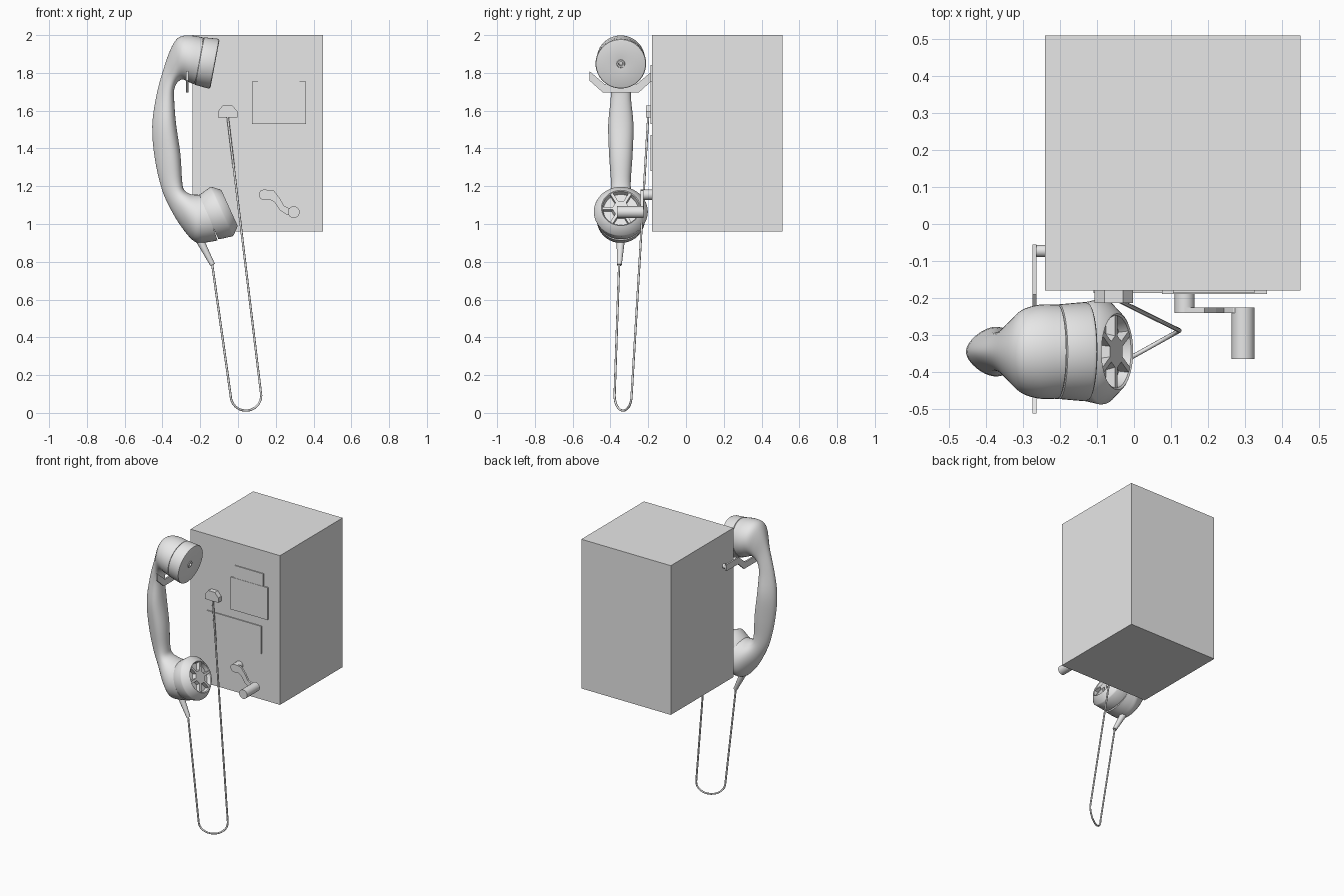
import bpy, bmesh, math
from mathutils import Vector, Matrix

if "Cube" in bpy.data.objects:
    bpy.data.objects.remove(bpy.data.objects["Cube"])

grey = bpy.data.materials.new("plain grey")
grey.diffuse_color = (0.8, 0.8, 0.8, 1)
grey.use_nodes = True
grey.node_tree.nodes["Principled BSDF"].inputs["Base Color"].default_value = grey.diffuse_color
MID = -0.345  # depth of the handset's middle plane


def finish(name, bm, smooth=True):
    bmesh.ops.remove_doubles(bm, verts=bm.verts, dist=1e-5)
    bmesh.ops.recalc_face_normals(bm, faces=bm.faces)
    me = bpy.data.meshes.new(name)
    bm.to_mesh(me)
    bm.free()
    me.materials.append(grey)
    ob = bpy.data.objects.new(name, me)
    bpy.context.collection.objects.link(ob)
    if smooth:
        bpy.ops.object.select_all(action='DESELECT')
        bpy.context.view_layer.objects.active = ob
        ob.select_set(True)
        bpy.ops.object.shade_smooth_by_angle(angle=math.radians(35))
    return ob


def frame(origin, axis):
    """Matrix whose local z runs along axis."""
    z = Vector(axis).normalized()
    x = Vector((0, 1, 0)) if abs(z.y) < 0.9 else Vector((1, 0, 0))
    x = (x - z * x.dot(z)).normalized()
    m = Matrix((x, z.cross(x), z)).transposed().to_4x4()
    m.translation = origin
    return m


def skin(bm, rings):
    """Quads between rings of points, with end caps."""
    vs = [[bm.verts.new(p) for p in r] for r in rings]
    n = len(rings[0])
    for a, b in zip(vs, vs[1:]):
        for i in range(n):
            j = (i + 1) % n
            bm.faces.new((a[i], a[j], b[j], b[i]))
    for r in (vs[0], vs[-1]):
        bm.faces.new(r)


def lathe(name, origin, axis, profile, sides=48):
    """profile: (distance along axis, radius)"""
    m, bm = frame(origin, axis), bmesh.new()
    skin(bm, [[m @ Vector((max(r, 0.0005) * math.cos(t), max(r, 0.0005) * math.sin(t), s))
               for t in (2 * math.pi * i / sides for i in range(sides))] for s, r in profile])
    return finish(name, bm)


def box(name, lo, hi):
    bm = bmesh.new()
    skin(bm, [[(lo[0], lo[1], z), (hi[0], lo[1], z), (hi[0], hi[1], z), (lo[0], hi[1], z)]
              for z in (lo[2], hi[2])])
    return finish(name, bm, False)


def prism(name, rings):
    bm = bmesh.new()
    skin(bm, rings)
    return finish(name, bm, False)


# Cabinet and the thin plates on its front
box("cabinet", (-0.24, -0.18, 0.96), (0.45, 0.51, 2.0))
box("upper_plate", (0.105, -0.187, 1.75), (0.325, -0.179, 1.842))
box("middle_plate", (0.075, -0.189, 1.53), (0.36, -0.179, 1.755))
box("lower_plate", (-0.11, -0.187, 1.28), (0.31, -0.179, 1.472))

# Handset body: cross-sections as (outer x, z), (inner x, z), half width, taper
sections = [
    (-0.183, 1.987, -0.230, 1.738, 0.127, 0),
    (-0.250, 1.998, -0.262, 1.752, 0.127, 0),
    (-0.310, 1.990, -0.294, 1.765, 0.113, 0),
    (-0.350, 1.940, -0.320, 1.750, 0.085, 0.1),
    (-0.388, 1.840, -0.337, 1.715, 0.060, 0.25),
    (-0.430, 1.690, -0.338, 1.660, 0.056, 0.3),
    (-0.454, 1.520, -0.328, 1.530, 0.070, 0.3),
    (-0.441, 1.350, -0.305, 1.370, 0.065, 0.3),
    (-0.405, 1.190, -0.296, 1.230, 0.054, 0.25),
    (-0.360, 1.085, -0.285, 1.180, 0.064, 0.2),
    (-0.300, 0.985, -0.250, 1.158, 0.100, 0.1),
    (-0.232, 0.908, -0.215, 1.155, 0.125, 0),
    (-0.175, 0.902, -0.203, 1.155, 0.128, 0),
    (-0.108, 0.913, -0.193, 1.156, 0.128, 0),
]


def blend(p0, p1, p2, p3, t):
    return [b + 0.5 * t * (c - a + t * (2 * a - 5 * b + 4 * c - d + t * (3 * (b - c) + d - a)))
            for a, b, c, d in zip(p0, p1, p2, p3)]


dense, last = [], len(sections) - 1
for i in range(last):
    q = [sections[min(max(i + k, 0), last)] for k in (-1, 0, 1, 2)]
    dense += [blend(*q, k / 4) for k in range(4)]
dense.append(sections[-1])
rings = []
for ox, oz, ix, iz, w, taper in dense:
    ring = []
    for k in range(40):
        t = 2 * math.pi * k / 40
        c = math.cos(t)
        ring.append(((ox + ix) / 2 + (ox - ix) / 2 * c,
                     MID + w * math.sin(t) * (1 - taper * c) / (1 + taper * taper),
                     (oz + iz) / 2 + (oz - iz) / 2 * c))
    rings.append(ring)
bm = bmesh.new()
skin(bm, rings)
finish("handset_body", bm)

# Earpiece cap with a small centre hole
lathe("earpiece_cap", (-0.122, MID, 1.847), (0.98, 0, -0.185),
      [(-0.09, 0), (-0.09, 0.122), (-0.084, 0.122), (-0.082, 0.128), (-0.012, 0.134), (-0.003, 0.131),
       (0, 0.125), (-0.008, 0.022), (-0.003, 0.02), (-0.003, 0.012), (-0.025, 0.01), (-0.025, 0)])

# Mouthpiece cap with a recessed, six-spoked grille
mouth, mouth_axis = Vector((-0.045, MID, 1.085)), (0.91, 0, 0.415)
lathe("mouthpiece_cap", mouth, mouth_axis,
      [(-0.122, 0), (-0.122, 0.126), (-0.116, 0.129), (-0.048, 0.143), (-0.040, 0.141),
       (-0.003, 0.108), (0, 0.103), (-0.004, 0.098), (-0.03, 0.092), (-0.03, 0)])
lathe("grille_hub", mouth, mouth_axis, [(-0.032, 0), (-0.032, 0.054), (-0.003, 0.047), (-0.003, 0)], 6)
bm = bmesh.new()
for i in range(6):
    m = (frame(mouth, mouth_axis) @ Matrix.Rotation(math.pi / 3 * i, 4, 'Z')
         @ Matrix.Translation((0.07, 0, -0.017)) @ Matrix.Diagonal((0.056, 0.016, 0.028, 1)))
    bmesh.ops.create_cube(bm, size=1, matrix=m)
finish("grille_spokes", bm, False)

# Cradle fork and its pivot on the cabinet's side
fork = [(-0.512, 1.81), (-0.512, 1.76), (-0.44, 1.696), (-0.25, 1.696), (-0.185, 1.755), (-0.055, 1.755),
        (-0.055, 1.80), (-0.19, 1.80), (-0.262, 1.74), (-0.43, 1.74)]
prism("cradle_fork", [[(x, y, z) for y, z in fork] for x in (-0.274, -0.263)])
lathe("cradle_pivot", (-0.27, -0.073, 1.777), (1, 0, 0), [(0, 0), (0, 0.016), (0.035, 0.016), (0.035, 0)], 20)

# Cord outlet block on the front
outlet = [(-0.107, 1.563), (-0.003, 1.563), (-0.003, 1.596), (-0.03, 1.628), (-0.08, 1.628), (-0.107, 1.596)]
prism("cord_outlet", [[(x, y, z) for x, z in outlet] for y in (-0.213, -0.179)])

# Cord sleeve and hanging cord
lathe("cord_sleeve", (-0.205, MID, 0.92), (0.07, -0.008, -0.135),
      [(0, 0), (0, 0.022), (0.154, 0.013), (0.154, 0)], 20)
path = [(-0.137, -0.354, 0.79)]
for i in range(17):
    t = math.pi * i / 16
    path.append((0.042 - 0.081 * math.cos(t), -0.333 - 0.045 * math.cos(t) * -1 * -1,
                 0.092 - 0.08 * math.sin(t)))
path.append((-0.055, -0.2, 1.57))
cu = bpy.data.curves.new("cord", 'CURVE')
cu.dimensions = '3D'
cu.bevel_depth = 0.006
cu.bevel_resolution = 2
cu.use_fill_caps = True
sp = cu.splines.new('POLY')
sp.points.add(len(path) - 1)
for p, co in zip(sp.points, path):
    p.co = (*co, 1)
cu.materials.append(grey)
bpy.context.collection.objects.link(bpy.data.objects.new("cord", cu))

# Crank: shaft, bent arm and grip
arm = [(0.135, 1.155, 0.028), (0.180, 1.153, 0.026), (0.208, 1.125, 0.017), (0.232, 1.085, 0.016),
       (0.262, 1.068, 0.018), (0.293, 1.063, 0.022)]
left, right = [], []
for i, (x, z, w) in enumerate(arm):
    a, b = arm[max(i - 1, 0)], arm[min(i + 1, len(arm) - 1)]
    d = Vector((b[0] - a[0], b[1] - a[1])).normalized() * w
    left.append((x - d.y, z + d.x))
    right.append((x + d.y, z - d.x))
outline = left + right[::-1]
prism("crank_arm", [[(x, y, z) for x, z in outline] for y in (-0.24, -0.226)])
lathe("crank_shaft", (0.137, -0.179, 1.155), (0, -1, 0), [(0, 0), (0, 0.027), (0.061, 0.027), (0.061, 0)], 32)
lathe("crank_grip", (0.295, -0.225, 1.063), (0, -1, 0), [(0, 0), (0, 0.031), (0.14, 0.031), (0.14, 0)], 32)
